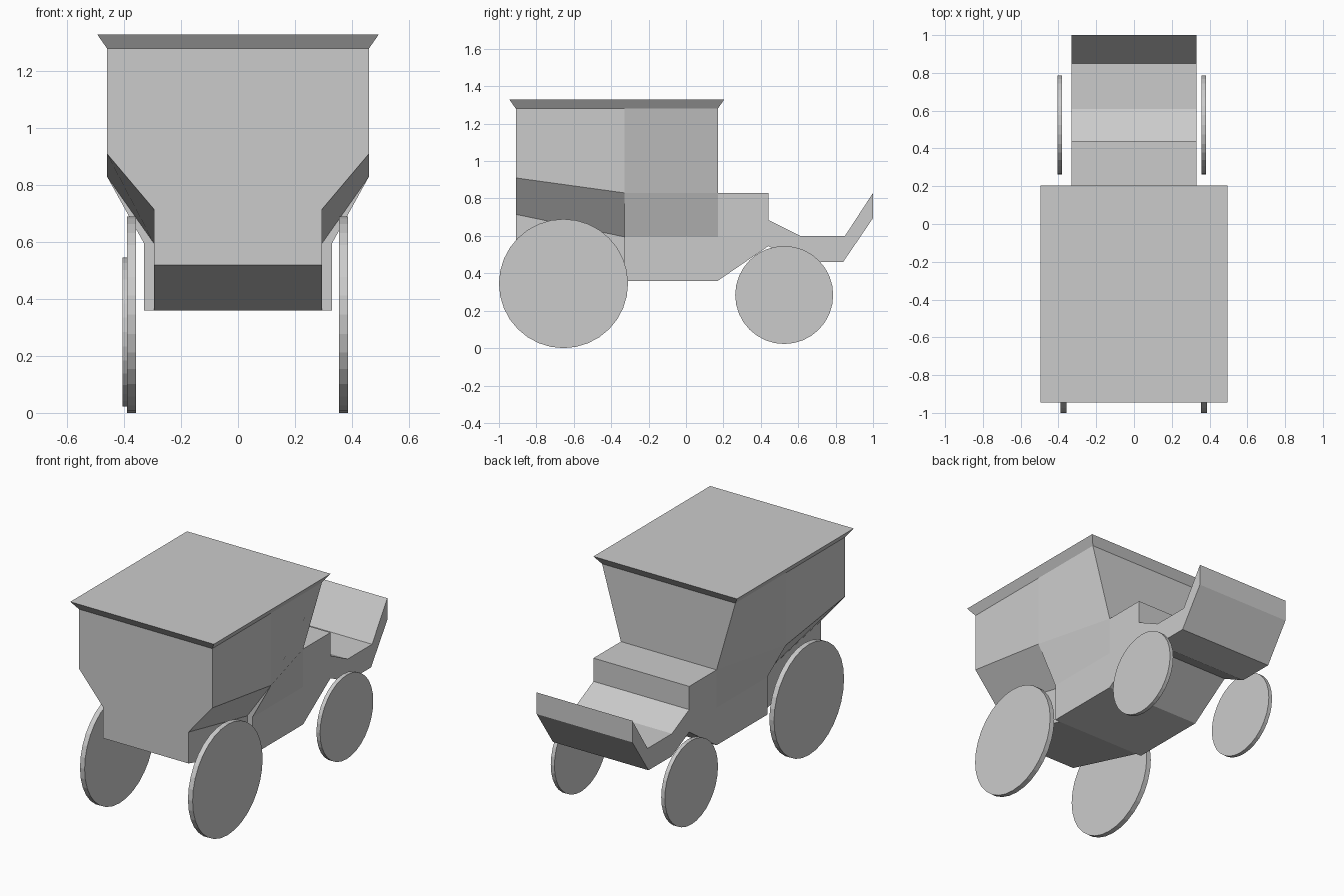
import bpy, bmesh, math
from mathutils import Matrix

if "Cube" in bpy.data.objects:
    bpy.data.objects.remove(bpy.data.objects["Cube"])


def finish(bm, name):
    bmesh.ops.remove_doubles(bm, verts=bm.verts, dist=0.0005)
    bmesh.ops.recalc_face_normals(bm, faces=bm.faces)
    mesh = bpy.data.meshes.new(name)
    bm.to_mesh(mesh)
    bm.free()
    obj = bpy.data.objects.new(name, mesh)
    bpy.context.collection.objects.link(obj)
    return obj


# Cabin: lofted half sections (x, z) mirrored across x, open under the roof
SECTIONS = [
    (-0.91, [(0.295, 0.52), (0.295, 0.715), (0.46, 0.91), (0.46, 1.28)]),
    (-0.33, [(0.295, 0.36), (0.295, 0.595), (0.46, 0.83), (0.46, 1.28)]),
    (-0.33, [(0.33, 0.36), (0.33, 0.595), (0.46, 0.83), (0.46, 1.28)]),
    (0.17, [(0.33, 0.36), (0.33, 0.595), (0.33, 0.83), (0.46, 1.28)]),
]
bm = bmesh.new()
rings = []
for y, half in SECTIONS:
    outline = [(-x, z) for x, z in reversed(half)] + half
    rings.append([bm.verts.new((x, y, z)) for x, z in outline])
for a, b in zip(rings, rings[1:]):
    for i in range(len(a) - 1):
        corners = [a[i], a[i + 1], b[i + 1], b[i]]
        # corners shared by the two sections at the side step
        unique = []
        for v in corners:
            if all((v.co - u.co).length > 1e-5 for u in unique):
                unique.append(v)
        if len(unique) > 2:
            bm.faces.new(unique)
bm.faces.new(rings[0])
last = rings[-1]
bm.faces.new([last[0], last[1], last[-2], last[-1]])
finish(bm, "cabin")

# Driver bench, footwell and dashboard: side profile (y, z) extruded across x
PROFILE = [(0.17, 0.36), (0.44, 0.545), (0.61, 0.46), (0.84, 0.46),
           (1.0, 0.695), (1.0, 0.83), (0.85, 0.6), (0.61, 0.6),
           (0.44, 0.685), (0.44, 0.83), (0.17, 0.83)]
bm = bmesh.new()
left = [bm.verts.new((-0.33, y, z)) for y, z in PROFILE]
right = [bm.verts.new((0.33, y, z)) for y, z in PROFILE]
bm.faces.new(left)
bm.faces.new(right)
for i in range(len(PROFILE) - 1):
    bm.faces.new([left[i], left[i + 1], right[i + 1], right[i]])
finish(bm, "driver_bench")

# Roof: flared rim with a flat top
bm = bmesh.new()
low, high = [
    [bm.verts.new(c) for c in ((-x, y0, z), (x, y0, z), (x, y1, z), (-x, y1, z))]
    for x, y0, y1, z in ((0.46, -0.91, 0.17, 1.28), (0.495, -0.945, 0.205, 1.33))]
for i in range(4):
    j = (i + 1) % 4
    bm.faces.new([low[i], low[j], high[j], high[i]])
bm.faces.new(high)
finish(bm, "roof")


# Wheels: thin flat-shaded discs
def wheel(name, x0, x1, y, radius, z):
    bm = bmesh.new()
    place = Matrix.Translation(((x0 + x1) / 2, y, z)) @ Matrix.Rotation(math.pi / 2, 4, 'Y')
    bmesh.ops.create_cone(bm, cap_ends=True, segments=32, radius1=radius,
                          radius2=radius, depth=x1 - x0, matrix=place)
    finish(bm, name)


wheel("large_wheel_right", 0.355, 0.387, -0.655, 0.345, 0.345)
wheel("large_wheel_left", -0.39, -0.358, -0.655, 0.345, 0.345)
wheel("small_wheel_right", 0.357, 0.382, 0.525, 0.262, 0.284)
wheel("small_wheel_left", -0.405, -0.38, 0.525, 0.262, 0.284)
